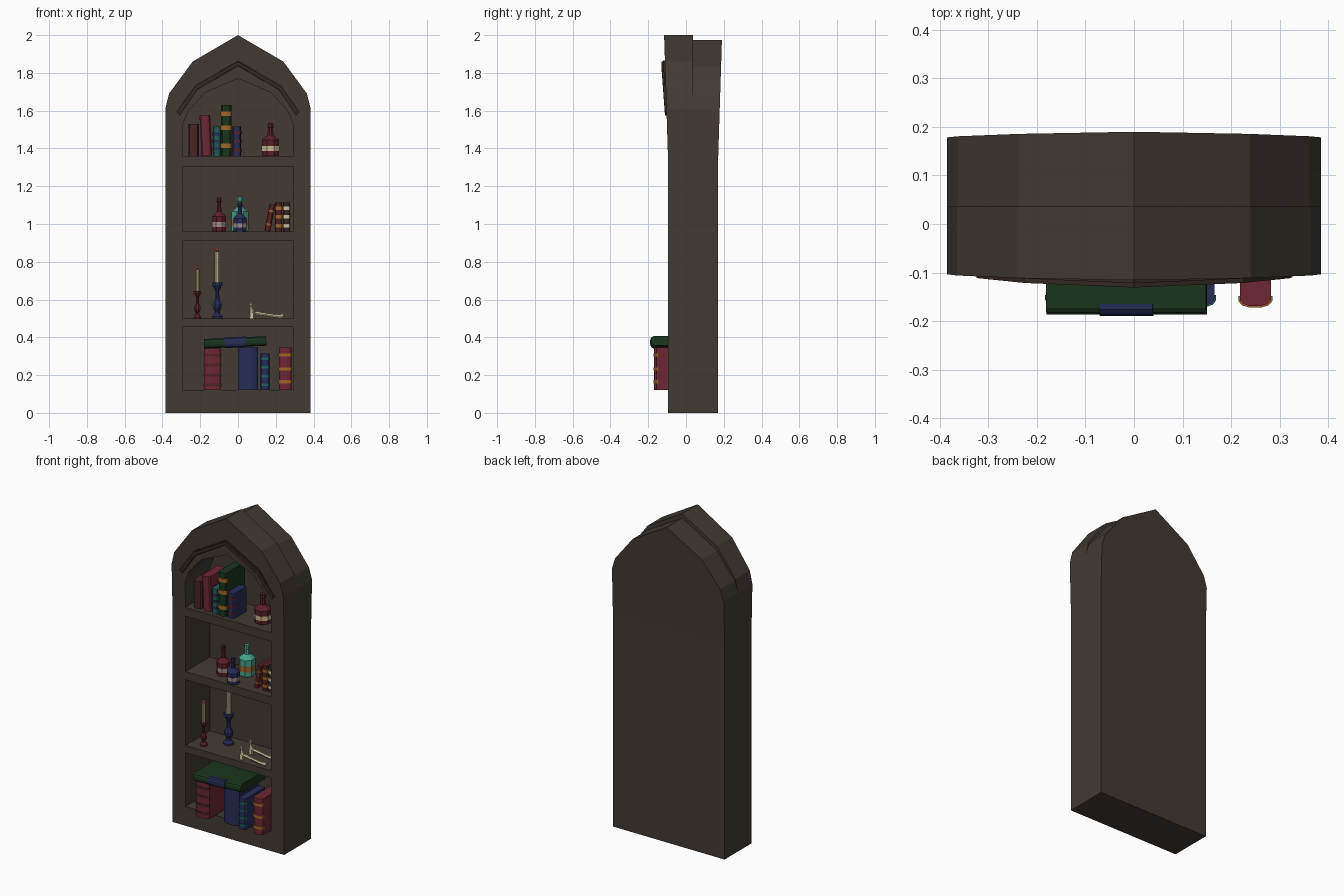
import bpy, bmesh, math

if "Cube" in bpy.data.objects:
    bpy.data.objects.remove(bpy.data.objects["Cube"])

COLORS = {
    "wood": (0.055, 0.042, 0.033), "dark_wood": (0.035, 0.022, 0.017), "red": (0.15, 0.02, 0.033),
    "brown": (0.07, 0.018, 0.015), "green": (0.01, 0.035, 0.012), "blue": (0.02, 0.025, 0.09),
    "teal": (0.012, 0.11, 0.10), "glass": (0.06, 0.36, 0.25), "gold": (0.35, 0.13, 0.02),
    "cream": (0.6, 0.5, 0.3), "label": (0.35, 0.27, 0.25), "wine": (0.1, 0.015, 0.02),
    "wax": (0.42, 0.36, 0.22), "flame": (0.8, 0.12, 0.08), "bone": (0.65, 0.6, 0.38)}
mats = {}


def make(name, bm, color):
    bmesh.ops.recalc_face_normals(bm, faces=bm.faces)
    me = bpy.data.meshes.new(name)
    bm.to_mesh(me)
    bm.free()
    ob = bpy.data.objects.new(name, me)
    bpy.context.collection.objects.link(ob)
    if color not in mats:
        mats[color] = bpy.data.materials.new(color)
        mats[color].diffuse_color = (*COLORS[color], 1)
    me.materials.append(mats[color])
    return ob


def loft(bm, rings, closed=True):
    """Skin a list of equal-length vertex rings and cap both ends."""
    rs = [[bm.verts.new(p) for p in r] for r in rings]
    n = len(rs[0])
    for a, b in zip(rs, rs[1:]):
        for i in range(n):
            bm.faces.new((a[i], a[(i + 1) % n], b[(i + 1) % n], b[i]))
    if closed:
        bm.faces.new(rs[0])
        bm.faces.new(rs[-1])
    return rs


def mirror(pts):
    return pts + [(-x, z) for x, z in reversed(pts) if x > 0]


def lathe(name, x, y, z, profile, color, n=8):
    bm = bmesh.new()
    rings = [[(x + r * math.cos(math.tau * (i + .5) / n), y + r * math.sin(math.tau * (i + .5) / n), z + h)
              for i in range(n)] for r, h in profile]
    loft(bm, rings)
    return make(name, bm, color)


# Cabinet body: pointed slab, front arch a little taller than the rear one
SPLIT = 1.34
front = mirror([(.385, 0), (.385, SPLIT), (.385, 1.61), (.365, 1.69), (.24, 1.86), (0, 2.0)])
rear = mirror([(.385, 0), (.385, SPLIT), (.385, 1.61), (.362, 1.68), (.238, 1.835), (0, 1.973)])


def swell(z):
    return .02 * max(0, z - SPLIT) / .63


bm = bmesh.new()
rs = loft(bm, [[(x, -.095 - swell(z), z) for x, z in front], [(x, .037, z) for x, z in front],
               [(x, .037, z) for x, z in rear], [(x, .17 + swell(z), z) for x, z in rear]], False)
for r in (rs[0], rs[-1]):
    bm.faces.new((r[0], r[1], r[-2], r[-1]))
    bm.faces.new(r[1:-1])
bmesh.ops.remove_doubles(bm, verts=bm.verts, dist=1e-5)
cabinet = make("cabinet", bm, "wood")

# Compartments cut out of the body
bm = bmesh.new()
W = .295
openings = [mirror([(W, a), (W, b)]) for a, b in ((.12, .455), (.5, .91), (.96, 1.305))]
openings.append(mirror([(W, 1.36), (W, 1.52), (.265, 1.595), (.175, 1.695), (0, 1.77)]))
for o in openings:
    loft(bm, [[(x, y, z) for x, z in o] for y in (-.3, .145)])
cutter = make("compartment_cutter", bm, "wood")
cutter.hide_render = True
cutter.hide_viewport = True
mod = cabinet.modifiers.new("compartments", "BOOLEAN")
mod.object = cutter
mod.operation = "DIFFERENCE"
mod.solver = "EXACT"
bpy.context.view_layer.objects.active = cabinet
bpy.ops.object.modifier_apply(modifier=mod.name)
bpy.data.objects.remove(cutter)

# Arch moulding: two stepped strips
for name, t, y in (("arch_moulding", 0, -.122), ("arch_moulding_lip", .009, -.131)):
    path = mirror([(.325, 1.6), (.225, 1.738), (0, 1.865)])
    bm = bmesh.new()
    loft(bm, [[(x, y + .02 * (1.865 - z) / .27, z - t * .6), (x, -.09, z - t * .6),
               (x * .95, -.09, z - .03 + t * .6), (x * .95, y + .02 * (1.865 - z) / .27, z - .03 + t * .6)]
              for x, z in path])
    make(name, bm, "dark_wood")


# Books: rounded spine towards the front, optional spine bands
def spine(w, y0, y1, grow=0):
    b = w / 2 + grow
    arc = [(b * math.sin(a), y0 - grow + .014 * (1 - math.cos(a)))
           for a in [math.radians(d) for d in (-90, -50, -18, 18, 50, 90)]]
    return arc + [(b, y1), (-b, y1)]


def book(name, x, w, y0, y1, z, h, color, band=None, bands=(), bh=.014, tilt=0.0):
    parts = [(name, spine(w, y0, y1), 0, h, color)]
    parts += [(f"{name}_band_{i}", spine(w, y0, y0 + .022, .003), h * f - bh / 2, h * f + bh / 2, band)
              for i, f in enumerate(bands)]
    for n, prof, a, b, c in parts:
        bm = bmesh.new()
        loft(bm, [[(px, py, k) for px, py in prof] for k in (a, b)])
        ob = make(n, bm, c)
        ob.location = (x, 0, z)
        ob.rotation_euler = (0, tilt, 0)


# Top shelf books
book("top_book_brown", -.235, .056, -.07, .08, 1.36, .17, "brown")
book("top_book_red", -.165, .056, -.075, .09, 1.362, .215, "red", tilt=-.05)
book("top_book_teal", -.112, .042, -.075, .06, 1.36, .155, "teal", "blue", (.25, .5, .75))
book("top_book_green", -.062, .054, -.075, .12, 1.36, .27, "green", "gold", (.2, .55, .83), .024)
book("top_book_blue", -.006, .046, -.07, .06, 1.36, .155, "blue", "wine", (.2, .5, .8))
# Second shelf books
book("mid_book_leaning", .155, .03, -.05, .08, .962, .145, "wine", "gold", (.25, .75), .01, .19)
book("mid_book_brown", .215, .038, -.05, .08, .96, .155, "brown", "gold", (.2, .5, .8), .018)
book("mid_book_dark", .257, .038, -.05, .08, .96, .155, "dark_wood", "cream", (.2, .5, .8), .018)
# Bottom shelf books, with one laid flat on top
book("low_book_red", -.135, .09, -.168, .05, .12, .222, "red", "brown", (.13, .36, .6, .83))
book("low_book_blue", .052, .106, -.15, .05, .12, .23, "blue")
book("low_book_small", .143, .046, -.168, .03, .12, .195, "blue", "teal", (.15, .38, .62, .85))
book("low_book_right", .25, .064, -.17, .03, .12, .225, "red", "gold", (.2, .5, .83), .017)
book("low_book_flat", -.18, .05, -.187, .05, .366, .33, "green", "blue", (.5,), .11, math.pi / 2 - .045)


# Bottles: faceted body, narrow neck, stopper and label
def bottle(name, x, y, z, r, body, h, color, label="label"):
    lathe(name, x, y, z, [(r * .92, 0), (r, .006), (r, body), (r * .35, body + .025), (r * .26, h - .025),
                          (r * .36, h - .022), (r * .3, h)], color)
    lathe(name + "_label", x, y, z, [(r * 1.02, body * .3), (r * 1.02, body * .62)], label)


bottle("top_bottle", .172, 0, 1.36, .05, .085, .175, "wine", "cream")
bottle("red_bottle", -.1, 0, .96, .039, .08, .18, "wine")
bottle("blue_bottle", .01, -.06, .96, .038, .07, .155, "blue")
bottle("teal_bottle", .01, .075, .96, .048, .105, .185, "glass", "gold")


# Candlesticks
def candlestick(name, x, y, h, r, wax, color):
    prof = [(1, 0), (1, .05), (.6, .12), (.45, .2), (.8, .3), (.85, .4), (.4, .55), (.35, .75),
            (.65, .85), (.95, .93), (.95, 1)]
    lathe(name, x, y, .5, [(r * a, h * b) for a, b in prof], color)
    lathe(name + "_candle", x, y, .5 + h, [(r * .52, 0), (r * .5, wax)], "wax")
    lathe(name + "_flame", x, y, .5 + h + wax, [(.004, 0), (.01, .008), (.002, .022)], "flame", 6)


candlestick("red_candlestick", -.215, -.03, .145, .022, .115, "wine")
candlestick("blue_candlestick", -.11, .065, .19, .031, .165, "blue")

# Pair of toothed jaw bones lying on the shelf
for side, y in (("front", -.065), ("back", .025)):
    bm = bmesh.new()
    path = [(.068, .582, .009), (.07, .56, .006), (.075, .535, .012), (.1, .528, .01), (.15, .52, .008),
            (.2, .512, .009), (.24, .513, .012)]
    loft(bm, [[(x + r * .3 * math.sin(a), y + r * math.cos(a), z + r * math.sin(a))
               if i > 2 else (x + r * math.sin(a), y + r * math.cos(a), z)
               for a in [math.tau * k / 6 for k in range(6)]] for i, (x, z, r) in enumerate(path)])
    loft(bm, [[(x + sx, y + sy, z) for sx, sy in ((-.01, -.008), (.01, -.008), (.01, .008), (-.01, .008))]
              for x, z in ((.072, .5), (.073, .535))])
    for i in range(4):
        c = .1 + .035 * i
        loft(bm, [[(c + r, y, z), (c, y + r, z), (c - r, y, z), (c, y - r, z)]
                  for r, z in ((.006, .52), (.002, .545 - .005 * i))])
    make("jaw_bone_" + side, bm, "bone")

for m in bpy.data.materials:
    if m.users and not m.is_grease_pencil:
        m.use_nodes = True
        m.node_tree.nodes["Principled BSDF"].inputs["Base Color"].default_value = m.diffuse_color
